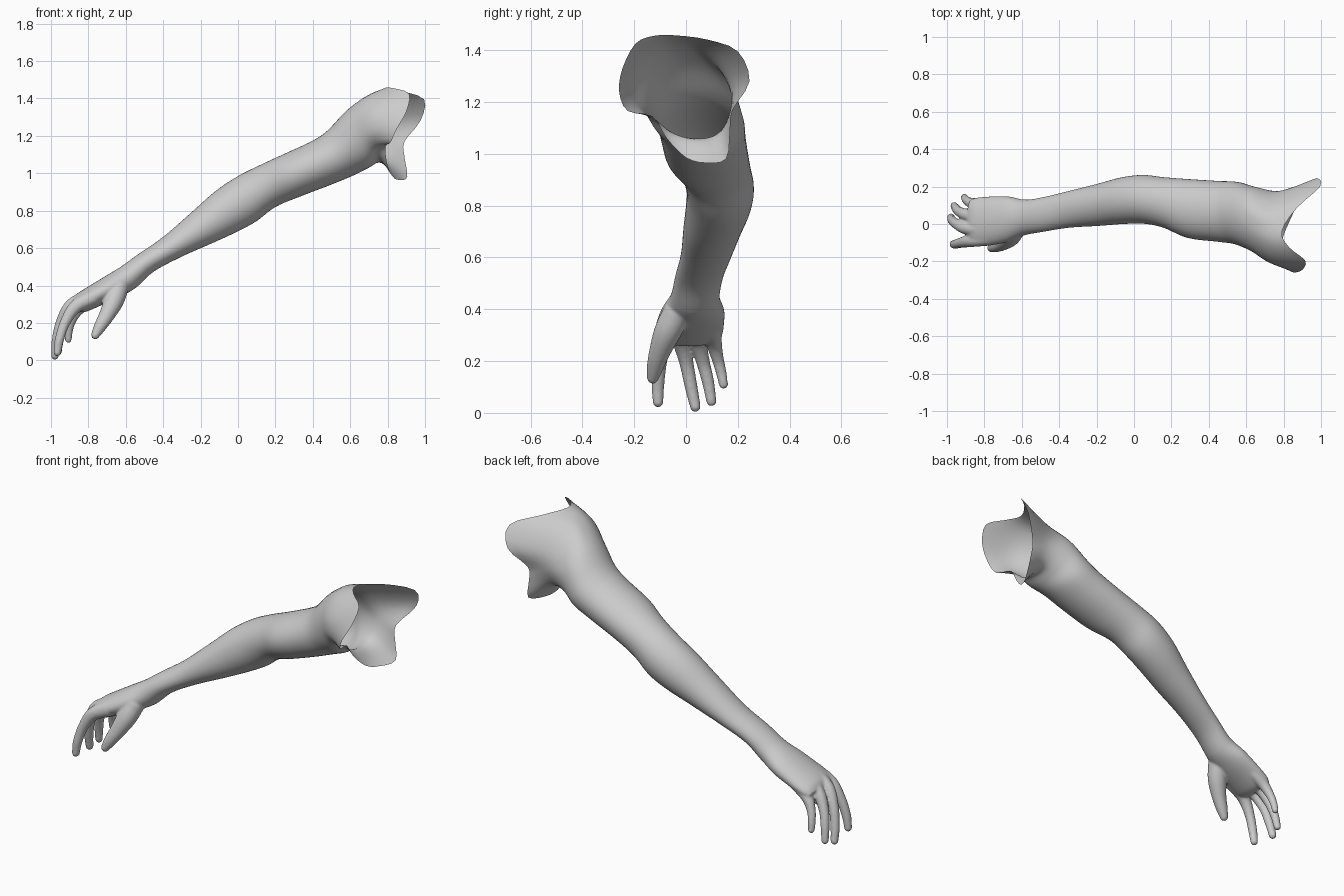
import bpy, bmesh, math
from mathutils import Vector as V

if "Cube" in bpy.data.objects:
    bpy.data.objects.remove(bpy.data.objects["Cube"])

skin = bpy.data.materials.new("plain grey")
skin.diffuse_color = (0.6, 0.6, 0.6, 1)
skin.use_nodes = True
skin.node_tree.nodes["Principled BSDF"].inputs["Base Color"].default_value = skin.diffuse_color


def cr(a, b, c, d, t):
    """Catmull-Rom interpolation between b and c."""
    return 0.5 * (2 * b + (c - a) * t + (2 * a - 5 * b + 4 * c - d) * t * t
                  + (3 * b - a - 3 * c + d) * t ** 3)


def spline(pts, sub):
    p = [2 * pts[0] - pts[1]] + pts + [2 * pts[-1] - pts[-2]]
    out = [cr(*p[i:i + 4], s / sub) for i in range(len(pts) - 1) for s in range(sub)]
    return out + [pts[-1]]


def closed(pts, sub):
    n = len(pts)
    return [cr(*[pts[(i + k) % n] for k in (-1, 0, 1, 2)], s / sub)
            for i in range(n) for s in range(sub)]


def section(tx, tz, bx, bz, y0, y1):
    """Oval ring from its top point, bottom point and y range."""
    t, b, yc, w = V((tx, 0, tz)), V((bx, 0, bz)), (y0 + y1) / 2, (y1 - y0) / 2
    c, u = (t + b) / 2, (t - b) / 2
    return [c + u * math.cos(a) + V((0, yc - w * math.sin(a), 0))
            for a in (math.tau * i / 16 for i in range(16))]


def add_loft(bm, rows, caps):
    vs = [[bm.verts.new(p) for p in r] for r in rows]
    n = len(rows[0])
    for a, b in zip(vs, vs[1:]):
        for i in range(n):
            bm.faces.new((a[i], a[(i + 1) % n], b[(i + 1) % n], b[i]))
    if caps:
        bm.faces.new(vs[0])
        bm.faces.new(vs[-1])
    bmesh.ops.recalc_face_normals(bm, faces=bm.faces[:])


def make(name, bm):
    me = bpy.data.meshes.new(name)
    bm.to_mesh(me)
    bm.free()
    ob = bpy.data.objects.new(name, me)
    bpy.context.collection.objects.link(ob)
    return ob


# rings from fingertips side to shoulder: top x z, bottom x z, y front, y back
WRIST = 4
rings = [section(*s) for s in (
    (-0.895, 0.315, -0.865, 0.262, -0.105, 0.125),
    (-0.87, 0.35, -0.82, 0.258, -0.118, 0.14),
    (-0.80, 0.395, -0.74, 0.29, -0.115, 0.147),
    (-0.71, 0.45, -0.64, 0.335, -0.095, 0.148),
    (-0.62, 0.505, -0.55, 0.385, -0.06, 0.13),
    (-0.53, 0.57, -0.45, 0.475, -0.042, 0.142),
    (-0.40, 0.66, -0.30, 0.555, -0.02, 0.175),
    (-0.25, 0.79, -0.13, 0.63, -0.01, 0.215),
    (-0.12, 0.905, 0.0, 0.69, 0.0, 0.25),
    (0.0, 0.985, 0.10, 0.745, 0.002, 0.262),
    (0.12, 1.045, 0.20, 0.82, -0.02, 0.25),
    (0.25, 1.105, 0.33, 0.875, -0.075, 0.24),
    (0.40, 1.175, 0.50, 0.94, -0.095, 0.23),
    (0.48, 1.23, 0.62, 0.99, -0.11, 0.225),
    (0.58, 1.335, 0.70, 1.03, -0.15, 0.20))]
# free-form shoulder rings, from the top round the front, armpit and back
deltoid = ((.69, -.02, 1.415), (.70, -.09, 1.41), (.72, -.16, 1.37), (.73, -.205, 1.30),
           (.73, -.205, 1.22), (.73, -.165, 1.16), (.74, -.11, 1.12), (.75, -.05, 1.08),
           (.765, .01, 1.06), (.77, .07, 1.055), (.78, .12, 1.07), (.77, .155, 1.12),
           (.76, .175, 1.19), (.75, .165, 1.27), (.73, .12, 1.35), (.70, .05, 1.405))
opening = ((.79, -.04, 1.457), (.83, -.125, 1.455), (.915, -.195, 1.425), (.90, -.245, 1.33),
           (.85, -.258, 1.24), (.815, -.225, 1.165), (.79, -.13, 1.145), (.795, -.075, 1.06),
           (.825, 0, .985), (.86, .075, .965), (.905, .155, .98), (.89, .17, 1.09),
           (.89, .18, 1.17), (.975, .245, 1.28), (.995, .20, 1.395), (.87, .085, 1.44))
rings += [[V(p) for p in deltoid], [V(p) for p in opening]]
SUB = 5
rows = [closed(r, 3) for r in rings]
rows = [list(r) for r in zip(*[spline(list(line), SUB) for line in zip(*rows)])]

# arm: open shell from the wrist to the shoulder edge
bm = bmesh.new()
add_loft(bm, rows[WRIST * SUB:], False)
arm = make("arm_and_shoulder", bm)

# hand: palm loft plus digits as sphere chains (x, y, z, radius), fused by remesh
digits = (
    ((-.78, -.075, .335, .042), (-.87, -.088, .285, .036), (-.925, -.10, .20, .028),
     (-.955, -.108, .11, .025), (-.966, -.108, .042, .021)),
    ((-.80, -.025, .345, .04), (-.895, -.022, .29, .035), (-.948, 0, .20, .028),
     (-.972, .02, .10, .025), (-.979, .036, .024, .021)),
    ((-.80, .04, .34, .04), (-.883, .046, .283, .034), (-.932, .065, .20, .027),
     (-.953, .085, .12, .024), (-.962, .098, .045, .02)),
    ((-.78, .10, .33, .038), (-.855, .108, .27, .031), (-.89, .122, .21, .024),
     (-.903, .135, .16, .021), (-.907, .145, .11, .018)),
    ((-.64, -.035, .385, .055), (-.665, -.07, .315, .053), (-.705, -.102, .235, .041),
     (-.738, -.118, .18, .033), (-.763, -.128, .135, .023)))
bm = bmesh.new()
add_loft(bm, rows[:(WRIST + 1) * SUB + 1], True)
for d in digits:
    for x, y, z, r in spline([V(p) for p in d], 9):
        ball = bmesh.ops.create_icosphere(bm, subdivisions=3, radius=r)
        bmesh.ops.translate(bm, verts=ball["verts"], vec=(x, y, z))
raw = make("hand_raw", bm)
mod = raw.modifiers.new("fuse", "REMESH")
mod.mode, mod.voxel_size = "VOXEL", 0.006
mod = raw.modifiers.new("soften", "SMOOTH")
mod.factor, mod.iterations = 0.5, 8
bpy.context.view_layer.update()
dg = bpy.context.evaluated_depsgraph_get()
fused = bpy.data.meshes.new_from_object(raw.evaluated_get(dg))
bm = bmesh.new()
bm.from_mesh(fused)
bpy.data.objects.remove(raw)

# trim the hand where the arm shell begins
top, bottom = rings[WRIST][0], rings[WRIST][8]
axis = V((top.z - bottom.z, 0, bottom.x - top.x)).normalized()
bmesh.ops.bisect_plane(bm, geom=bm.verts[:] + bm.edges[:] + bm.faces[:],
                       plane_co=(top + bottom) / 2 + axis * 0.002, plane_no=axis,
                       clear_outer=True)
hand = make("hand", bm)

for ob in (arm, hand):
    ob.data.materials.clear()
    ob.data.materials.append(skin)
    for p in ob.data.polygons:
        p.use_smooth = True
        p.material_index = 0
